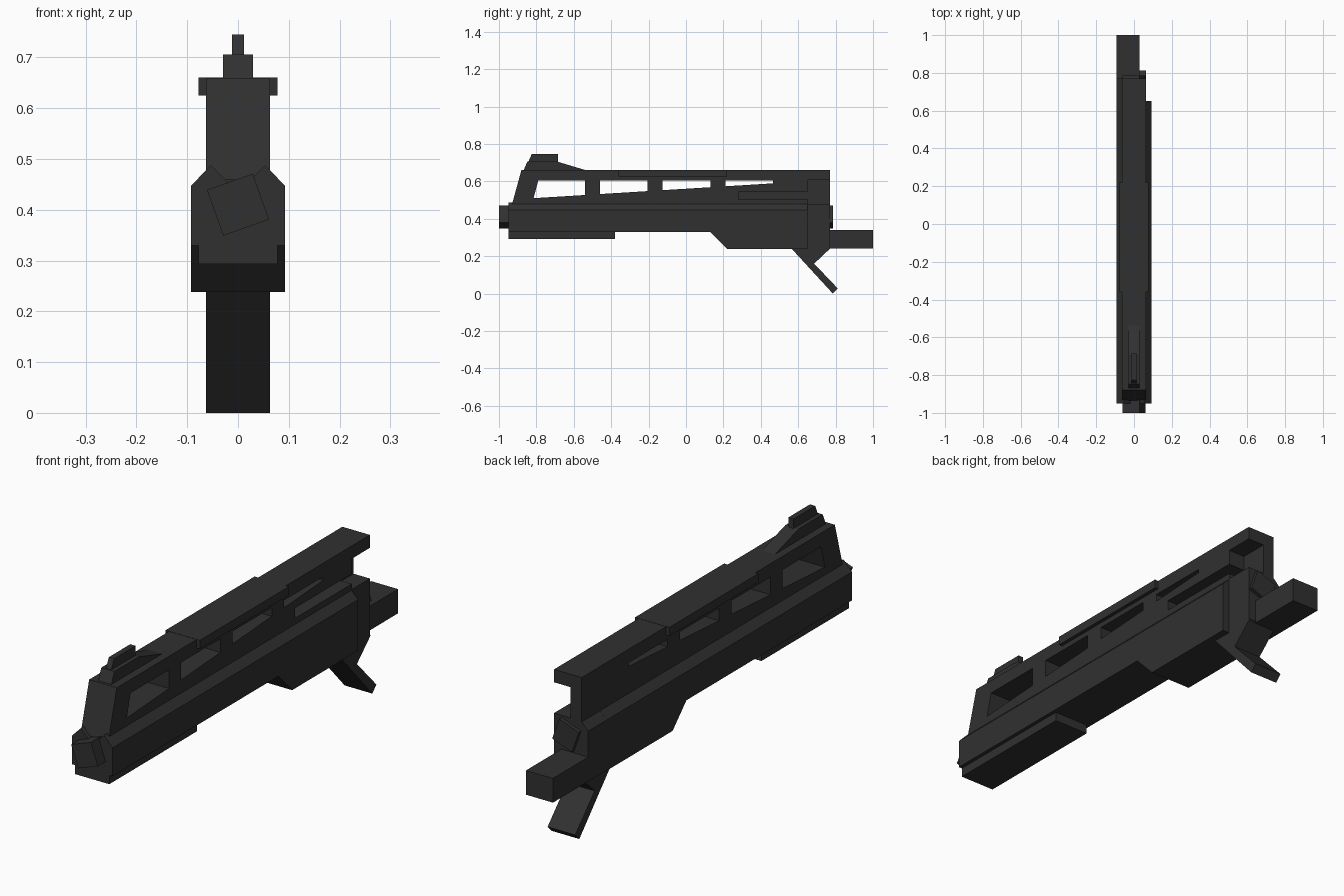
import bpy, bmesh, math
from mathutils import Matrix

old = bpy.data.objects.get("Cube")
if old:
    bpy.data.objects.remove(old, do_unlink=True)

COLOUR = (0.03, 0.03, 0.03, 1)
mat = bpy.data.materials.new("dark_gunmetal")
mat.use_nodes = True
mat.diffuse_color = COLOUR
bsdf = mat.node_tree.nodes["Principled BSDF"]
bsdf.inputs["Base Color"].default_value = COLOUR
bsdf.inputs["Roughness"].default_value = 0.6


def prism(name, points, lo, hi, axis):
    """Extrude a (y, z) outline along x, or an (x, z) outline along y."""
    def place(p, t):
        return (t, p[0], p[1]) if axis == 'X' else (p[0], t, p[1])
    bm = bmesh.new()
    a = [bm.verts.new(place(p, lo)) for p in points]
    b = [bm.verts.new(place(p, hi)) for p in points]
    bm.faces.new(a)
    bm.faces.new(b)
    for i in range(len(points)):
        j = (i + 1) % len(points)
        bm.faces.new((a[i], a[j], b[j], b[i]))
    bmesh.ops.recalc_face_normals(bm, faces=bm.faces)
    me = bpy.data.meshes.new(name)
    bm.to_mesh(me)
    bm.free()
    me.materials.append(mat)
    ob = bpy.data.objects.new(name, me)
    bpy.context.collection.objects.link(ob)
    return ob


def box(name, x, y, z):
    return prism(name, [(y[0], z[0]), (y[1], z[0]), (y[1], z[1]), (y[0], z[1])], x[0], x[1], 'X')


def cut(target, cutter):
    cutter.hide_render = True
    mod = target.modifiers.new("cut", 'BOOLEAN')
    mod.operation = 'DIFFERENCE'
    mod.solver = 'EXACT'
    mod.object = cutter
    bpy.context.view_layer.objects.active = target
    bpy.ops.object.modifier_apply(modifier=mod.name)
    bpy.data.objects.remove(cutter, do_unlink=True)


# Lower body: bevelled shoulders with a V cradle along the top
prism("lower_body", [(-0.093, 0.33), (0.093, 0.33), (0.093, 0.447), (0.053, 0.488),
                     (0.0, 0.435), (-0.053, 0.488), (-0.093, 0.447)], -0.95, 0.65, 'Y')
prism("rear_body", [(-0.093, 0.24), (0.063, 0.24), (0.063, 0.477),
                    (-0.063, 0.477), (-0.093, 0.447)], 0.65, 0.77, 'Y')
prism("belly", [(0.13, 0.33), (0.22, 0.238), (0.65, 0.238), (0.65, 0.33)], -0.093, 0.093, 'X')
box("front_underplate", (-0.078, 0.078), (-0.95, -0.38), (0.293, 0.33))

# Upper frame with four tapering windows
frame = prism("upper_frame", [(-0.935, 0.46), (-0.88, 0.66), (0.77, 0.66), (0.77, 0.46)],
              -0.063, 0.063, 'X')


def sill(y):
    return 0.51 + (y + 0.815) * 0.062


for bottom, top, end in ((-0.815, -0.79, -0.54), (-0.46, -0.46, -0.205),
                         (-0.125, -0.125, 0.13), (0.21, 0.21, 0.465)):
    cut(frame, prism("window_cutter", [(bottom, sill(bottom)), (end, sill(end)),
                                       (end, 0.604), (top, 0.604)], -0.2, 0.2, 'X'))
# Side slot opening into the rear recess
cut(frame, prism("recess_cutter", [(0.28, 0.503), (0.652, 0.503), (0.652, 0.48), (0.8, 0.48),
                                   (0.8, 0.607), (0.652, 0.607), (0.652, 0.545), (0.28, 0.545)],
                 -0.012, 0.2, 'X'))

# Top cover and sight
box("top_cover", (-0.078, 0.078), (-0.36, 0.22), (0.625, 0.661))
prism("sight_base", [(-0.87, 0.655), (-0.848, 0.706), (-0.69, 0.706), (-0.52, 0.655)],
      -0.03, 0.03, 'X')
prism("sight_blade", [(-0.845, 0.70), (-0.825, 0.745), (-0.685, 0.745), (-0.685, 0.70)],
      -0.012, 0.012, 'X')

# Square barrel, rolled about its own axis
h = 0.0478
barrel = prism("barrel", [(-h, -h), (h, -h), (h, h), (-h, h)], -1.0, 0.785, 'Y')
barrel.data.transform(Matrix.Translation((0, 0, 0.41)) @ Matrix.Rotation(math.radians(-19.6), 4, 'Y'))

# Rear block and angled leg
box("rear_block", (-0.093, 0.03), (0.73, 1.0), (0.24, 0.34))
prism("rear_leg", [(0.56, 0.245), (0.785, 0.0), (0.812, 0.027), (0.685, 0.16), (0.775, 0.245)],
      -0.063, 0.063, 'X')
